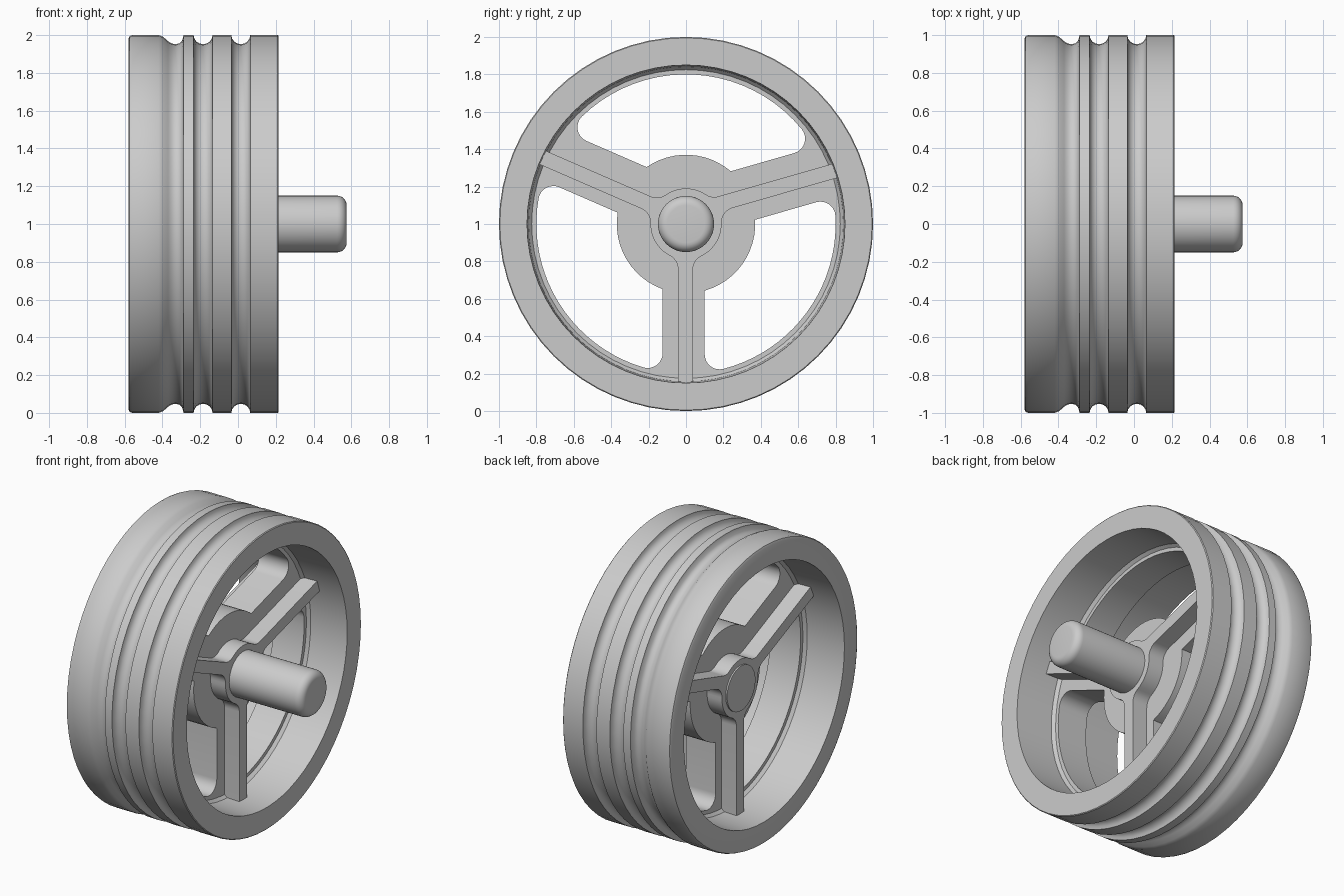
import bpy, bmesh, math
from math import sin, cos, pi, radians, sqrt, atan2
from mathutils import Vector, Matrix

if "Cube" in bpy.data.objects:
    bpy.data.objects.remove(bpy.data.objects["Cube"])

MID = -0.18                      # middle plane of the wheel along x
HUB, RIB, FILLET = 0.19, 0.04, 0.08
DISC, WINDOW, RIM_IN = 0.37, 0.80, 0.85
# spokes: angle, right edge, left edge, rib centre (offsets across the spoke)
SPOKES = [(radians(16), -0.08, 0.205, 0.054),
          (radians(156.5), -0.195, 0.09, -0.02),
          (radians(270), -0.125, 0.10, -0.003)]

metal = bpy.data.materials.new("grey_metal")
metal.use_nodes = True
GREY = (0.6, 0.6, 0.6, 1)
metal.diffuse_color = GREY
metal.node_tree.nodes["Principled BSDF"].inputs["Base Color"].default_value = GREY


def finish(obj, angle=35):
    obj.data.materials.clear()
    obj.data.materials.append(metal)
    bpy.ops.object.select_all(action='DESELECT')
    obj.select_set(True)
    bpy.context.view_layer.objects.active = obj
    bpy.ops.object.shade_smooth_by_angle(angle=radians(angle))


def lathe(name, profile, closed, steps):
    """Revolve (x, radius) points around the wheel axis."""
    bm = bmesh.new()
    vs = [bm.verts.new((x, 0, r)) for x, r in profile]
    edges = [bm.edges.new(p) for p in zip(vs, vs[1:])]
    if closed:
        edges.append(bm.edges.new((vs[-1], vs[0])))
    bmesh.ops.spin(bm, geom=vs + edges, cent=(0, 0, 0), axis=(1, 0, 0),
                   angle=2 * pi, steps=steps)
    bmesh.ops.remove_doubles(bm, verts=bm.verts, dist=1e-4)
    bmesh.ops.recalc_face_normals(bm, faces=bm.faces)
    me = bpy.data.meshes.new(name)
    bm.to_mesh(me)
    bm.free()
    obj = bpy.data.objects.new(name, me)
    obj.location.z = 1
    bpy.context.collection.objects.link(obj)
    finish(obj)


def plate(name, loops, thickness):
    """Fill flat outlines in the y-z plane, inner loops as holes, and thicken."""
    cu = bpy.data.curves.new(name, 'CURVE')
    cu.dimensions, cu.fill_mode, cu.extrude = '2D', 'BOTH', thickness / 2
    for loop in loops:
        sp = cu.splines.new('POLY')
        sp.points.add(len(loop) - 1)
        for pt, p in zip(sp.points, loop):
            pt.co = (p.x, p.y, 0, 1)
        sp.use_cyclic_u = True
    obj = bpy.data.objects.new(name, cu)
    axes = Matrix(((0, 0, 1), (1, 0, 0), (0, 1, 0))).to_4x4()
    obj.matrix_world = Matrix.Translation((MID, 0, 1)) @ axes
    bpy.context.collection.objects.link(obj)
    bpy.ops.object.select_all(action='DESELECT')
    obj.select_set(True)
    bpy.context.view_layer.objects.active = obj
    bpy.ops.object.convert(target='MESH')
    obj = bpy.context.view_layer.objects.active
    bm = bmesh.new()
    bm.from_mesh(obj.data)
    bmesh.ops.remove_doubles(bm, verts=bm.verts, dist=1e-4)
    bmesh.ops.recalc_face_normals(bm, faces=bm.faces)
    bm.to_mesh(obj.data)
    bm.free()
    finish(obj)


def angle_of(v):
    return atan2(v.y, v.x)


def arc(centre, r, a, b, n, way=0):
    """Arc from angle a to b; way +1/-1 forces a direction, 0 takes the short one."""
    d = (b - a) % (2 * pi)
    if way < 0 or (way == 0 and d > pi):
        d -= 2 * pi
    return [centre + r * Vector((cos(a + d * i / n), sin(a + d * i / n)))
            for i in range(n + 1)]


def frame(spoke):
    a = spoke[0]
    return Vector((cos(a), sin(a))), Vector((-sin(a), cos(a)))


def on_circle(t, n, d, r):
    """Point at offset d across the spoke and distance r from the axis."""
    return n * d + t * sqrt(r * r - d * d)


ORIGIN = Vector((0, 0))


def window_side(t, n, d, side):
    """Spoke edge from the disc out to the rim, with a rounded outer corner."""
    c = on_circle(t, n, d + side * FILLET, WINDOW - FILLET)
    return [on_circle(t, n, d, DISC)] + arc(c, FILLET, angle_of(-side * n), angle_of(c), 8)


def window(s0, s1):
    first = window_side(*frame(s0), s0[2], 1)
    last = window_side(*frame(s1), s1[1], -1)
    outer = arc(ORIGIN, WINDOW, angle_of(first[-1]), angle_of(last[-1]), 20, 1)
    inner = arc(ORIGIN, DISC, angle_of(last[0]), angle_of(first[0]), 12, -1)
    return first + outer[1:-1] + last[::-1] + inner[1:-1]


def rib_side(t, n, d, side):
    """Rib edge from the hub outwards, blended into the hub."""
    c = on_circle(t, n, d + side * FILLET, HUB + FILLET)
    return (arc(c, FILLET, angle_of(-c), angle_of(-side * n), 6)
            + [on_circle(t, n, d, RIM_IN + 0.02)])


# Spoked web with three windows
web_loops = [arc(ORIGIN, RIM_IN + 0.03, 0, 1.9999 * pi, 64, 1)[:-1]]
web_loops += [window(SPOKES[i], SPOKES[(i + 1) % 3]) for i in range(3)]
plate("spoked_web", web_loops, 0.22)

# Hub with three stiffening ribs
star = []
for i, s in enumerate(SPOKES):
    nxt = SPOKES[(i + 1) % 3]
    right = rib_side(*frame(s), s[3] - RIB, -1)
    left = rib_side(*frame(s), s[3] + RIB, 1)
    following = rib_side(*frame(nxt), nxt[3] - RIB, -1)
    star += right + left[::-1]
    star += arc(ORIGIN, HUB, angle_of(left[0]), angle_of(following[0]), 10, 1)[1:-1]
plate("hub_and_ribs", [star], 0.44)


# Grooved rim
def groove(x):
    return [(x - 0.05 * cos(pi * i / 8), 1 - 0.048 * sin(pi * i / 8)) for i in range(9)]


rim = [(-0.58, RIM_IN), (-0.58, 0.98), (-0.574, 0.994), (-0.56, 1.0), (-0.42, 1.0),
       (-0.395, 0.99), (-0.37, 0.967), (-0.35, 0.955), (-0.33, 0.952),
       (-0.31, 0.957), (-0.296, 0.97), (-0.288, 1.0)]
rim += groove(-0.185) + groove(0.015)
rim += [(0.21, 1.0), (0.215, 0.995), (0.215, RIM_IN),
        (-0.05, RIM_IN - 0.008), (-0.07, RIM_IN - 0.025),
        (-0.29, RIM_IN - 0.025), (-0.31, RIM_IN - 0.008)]
lathe("grooved_rim", rim, True, 64)

# Axle with a rounded tip
tip = [(0.525 + 0.05 * sin(pi * i / 12), 0.10 + 0.05 * cos(pi * i / 12)) for i in range(7)]
lathe("axle", [(-0.41, 0), (-0.41, 0.15)] + tip + [(0.575, 0)], False, 48)
